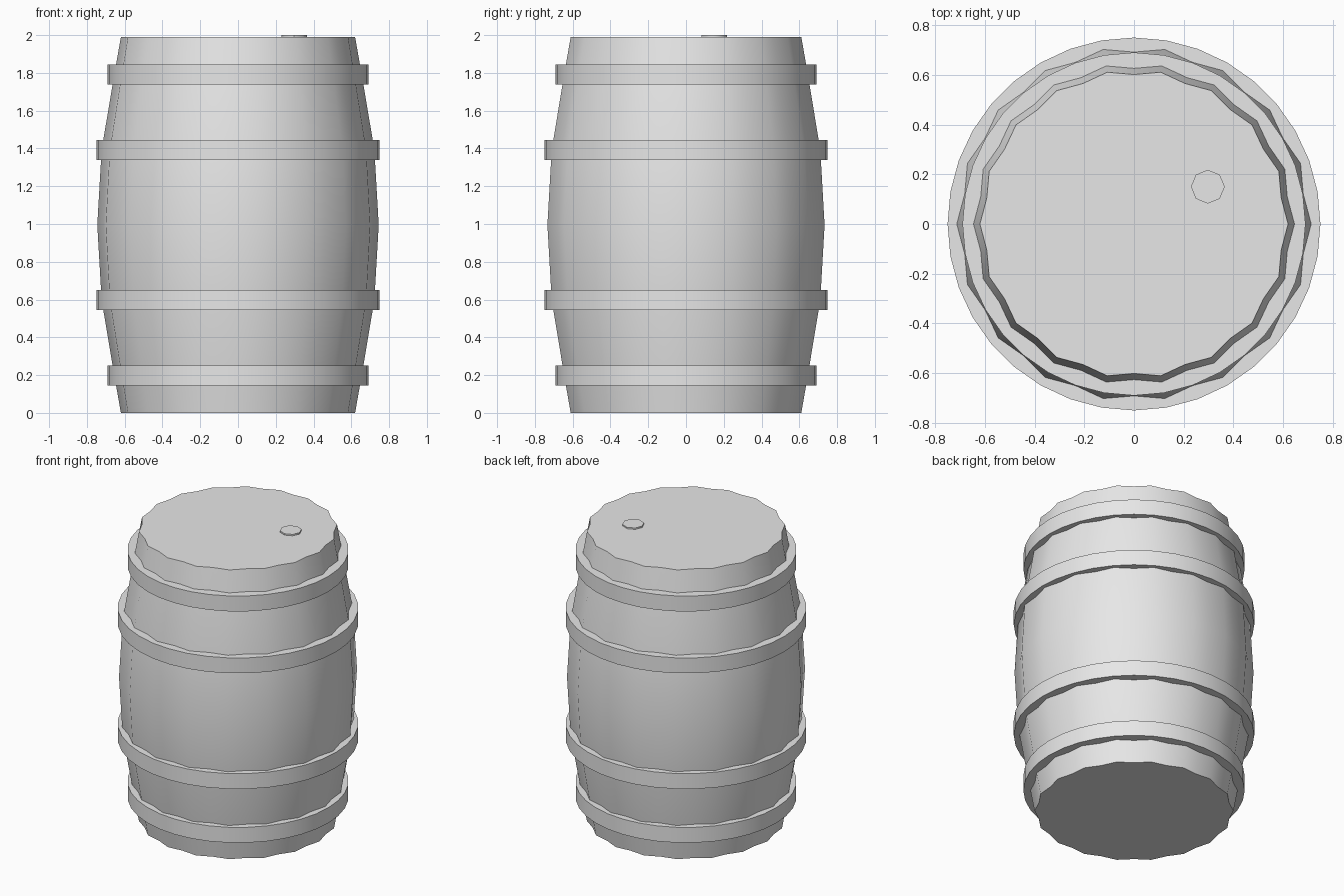
import bpy, bmesh, math

if "Cube" in bpy.data.objects:
    bpy.data.objects.remove(bpy.data.objects["Cube"])

metal = bpy.data.materials.new("plain_grey")
metal.diffuse_color = (0.8, 0.8, 0.8, 1)
metal.use_nodes = True
metal.node_tree.nodes["Principled BSDF"].inputs["Base Color"].default_value = metal.diffuse_color


def finish(name, bm):
    """Turn a bmesh into a named object, smooth except at sharp edges."""
    bmesh.ops.recalc_face_normals(bm, faces=bm.faces)
    mesh = bpy.data.meshes.new(name)
    bm.to_mesh(mesh)
    bm.free()
    mesh.materials.append(metal)
    obj = bpy.data.objects.new(name, mesh)
    bpy.context.collection.objects.link(obj)
    bpy.ops.object.select_all(action='DESELECT')
    obj.select_set(True)
    bpy.context.view_layer.objects.active = obj
    bpy.ops.object.shade_smooth_by_angle(angle=math.radians(45))
    return obj


def loft(name, profile, sides, flute=1.0, closed=False, center=(0, 0)):
    """Stack rings of (radius, z); every second point is scaled by flute."""
    bm = bmesh.new()
    rings = []
    for r, z in profile:
        ring = []
        for i in range(sides):
            a = math.tau * i / sides
            rr = r * (flute if i % 2 else 1)
            ring.append(bm.verts.new((center[0] + rr * math.cos(a),
                                      center[1] + rr * math.sin(a), z)))
        rings.append(ring)
    pairs = list(zip(rings, rings[1:]))
    if closed:
        pairs.append((rings[-1], rings[0]))
    else:
        bm.faces.new(rings[0])
        bm.faces.new(rings[-1])
    for lo, hi in pairs:
        for i in range(sides):
            j = (i + 1) % sides
            bm.faces.new((lo[i], lo[j], hi[j], hi[i]))
    return finish(name, bm)


H = 1.99  # height of the barrel body

# Body of 18 staves with shallow grooves between them
half = [(0.62, 0), (0.655, 0.1 * H), (0.722, 0.3 * H)]
profile = half + [(0.745, 0.5 * H)] + [(r, H - z) for r, z in reversed(half)]
loft("barrel_body", profile, 36, flute=0.97)

# Four hoops, mirrored about the middle
for kind, height, outer, inner in (("end", 0.1, 0.69, 0.62),
                                   ("middle", 0.3, 0.75, 0.68)):
    for side, t in (("lower", height), ("upper", 1 - height)):
        z0, z1 = t * H - 0.053, t * H + 0.053
        loft(f"{side}_{kind}_hoop",
             [(outer, z0), (outer, z1), (inner, z1), (inner, z0)],
             36, closed=True)

# Bung in the lid
loft("bung", [(0.068, H - 0.02), (0.068, 2.0)], 8, center=(0.297, 0.15))
